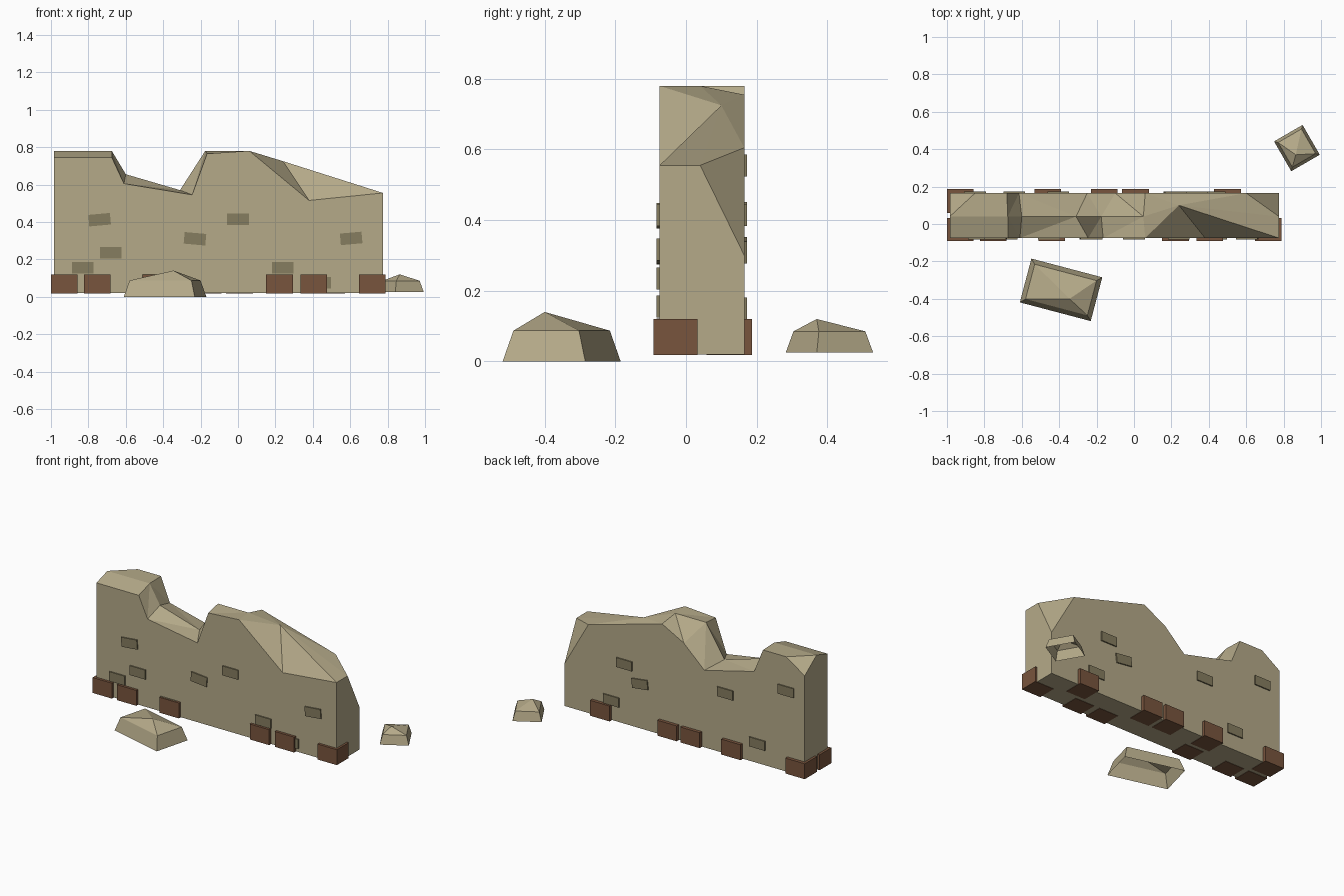
import bpy, bmesh, math
from mathutils import Matrix, Vector

if "Cube" in bpy.data.objects:
    bpy.data.objects.remove(bpy.data.objects["Cube"])


def material(name, rgb):
    m = bpy.data.materials.new(name)
    m.diffuse_color = (*rgb, 1)
    m.use_nodes = True
    m.node_tree.nodes["Principled BSDF"].inputs["Base Color"].default_value = m.diffuse_color
    return m


STONE = material("stone", (0.46, 0.40, 0.25))
BRICK = material("dark_brick", (0.24, 0.205, 0.115))
BROWN = material("brown_block", (0.19, 0.09, 0.047))


def finish(bm, name, mat):
    bmesh.ops.recalc_face_normals(bm, faces=bm.faces)
    me = bpy.data.meshes.new(name)
    bm.to_mesh(me)
    bm.free()
    me.materials.append(mat)
    ob = bpy.data.objects.new(name, me)
    bpy.context.collection.objects.link(ob)
    return ob


def strip(bm, a, b):
    """Triangulate between two rows of verts ordered along x."""
    i = j = 0
    while i < len(a) - 1 or j < len(b) - 1:
        xa = a[i + 1].co.x if i < len(a) - 1 else 9
        xb = b[j + 1].co.x if j < len(b) - 1 else 9
        if xa <= xb:
            bm.faces.new((a[i], a[i + 1], b[j]))
            i += 1
        else:
            bm.faces.new((a[i], b[j + 1], b[j]))
            j += 1


def box(name, lo, hi, mat, tilt=0):
    lo, hi = Vector(lo), Vector(hi)
    bm = bmesh.new()
    m = (Matrix.Translation((lo + hi) / 2) @ Matrix.Rotation(tilt, 4, 'Y')
         @ Matrix.Diagonal((*(hi - lo), 1)))
    bmesh.ops.create_cube(bm, size=1, matrix=m)
    return finish(bm, name, mat)


# Ruined wall: front outline, broken ridge and back outline
YF, YB, Z0 = -0.075, 0.165, 0.02
front = [(-.985, .745), (-.675, .745), (-.61, .605), (-.245, .545),
         (-.165, .765), (.06, .78), (.38, .515), (.775, .555)]
ridge = [(-.985, .04, .78), (-.675, .04, .78), (-.6, .04, .655), (-.31, .04, .57),
         (-.175, .04, .78), (.05, .04, .78), (.24, .10, .725), (.775, .04, .555)]
back = [(-.985, .69), (-.85, .78), (-.68, .78), (-.615, .62), (-.25, .53),
        (-.10, .67), (.06, .755), (.6, .605), (.775, .30)]
bm = bmesh.new()
f = [bm.verts.new((x, YF, z)) for x, z in front]
r = [bm.verts.new(p) for p in ridge]
b = [bm.verts.new((x, YB, z)) for x, z in back]
fl, fr, br, bl = [bm.verts.new((x, y, Z0)) for x, y in
                  ((-.985, YF), (.775, YF), (.775, YB), (-.985, YB))]
strip(bm, f, r)
strip(bm, r, b)
bm.faces.new([fl, fr] + f[::-1])
bm.faces.new([bl, br] + b[::-1])
bm.faces.new([fl, f[0], r[0], b[0], bl])
bm.faces.new([fr, f[-1], r[-1], b[-1], br])
bm.faces.new([fl, fr, br, bl])
finish(bm, "wall", STONE)

# Foundation blocks along both sides
for x in (-.93, -.752, -.44, .222, .405, .718):
    box("front_block", (x - .071, -.092, .018), (x + .071, .032, .12), BROWN)
for x in (-.93, -.46, -.16, .008, .50):
    box("back_block", (x - .071, .058, .018), (x + .071, .187, .12), BROWN)

# Thin protruding bricks: x, z, tilt
front_bricks = [(-.74, .412, -.09), (-.68, .235, 0), (-.83, .155, 0), (-.23, .31, .09),
                (0, .415, 0), (.24, .155, 0), (.605, .312, -.09), (-.455, .09, 0), (.44, .075, 0)]
back_bricks = [(.335, .415, 0), (.22, .315, .12), (.43, .15, 0),
               (-.405, .42, 0), (-.85, .555, 0), (-.64, .15, 0)]
for bricks, y, d in ((front_bricks, YF, -.008), (back_bricks, YB, .008)):
    for x, z, t in bricks:
        y0, y1 = sorted((y + d, y - d))
        box("brick", (x - .058, y0, z - .031), (x + .058, y1, z + .031), BRICK, t)


def rock(name, c, hx, hy, ang, z0, z1, inset, apex):
    """Fallen rock: open base, sloped sides, off-centre faceted top."""
    bm = bmesh.new()
    rot = Matrix.Rotation(ang, 3, 'Z')

    def ring(d, z):
        return [bm.verts.new(rot @ Vector((sx * (hx - d), sy * (hy - d), 0)) + Vector((*c, z)))
                for sx, sy in ((-1, -1), (1, -1), (1, 1), (-1, 1))]
    lo, hi = ring(0, z0), ring(inset, z1)
    top = bm.verts.new(apex)
    for i in range(4):
        k = (i + 1) % 4
        bm.faces.new((lo[i], lo[k], hi[k], hi[i]))
        bm.faces.new((hi[i], hi[k], top))
    finish(bm, name, STONE)


rock("large_rock", (-.39, -.352), .196, .121, math.radians(-14.8), 0, .087, .025, (-.345, -.40, .14))
rock("small_rock", (.871, .406), .088, .092, math.radians(30), .025, .085, .016, (.865, .37, .12))
